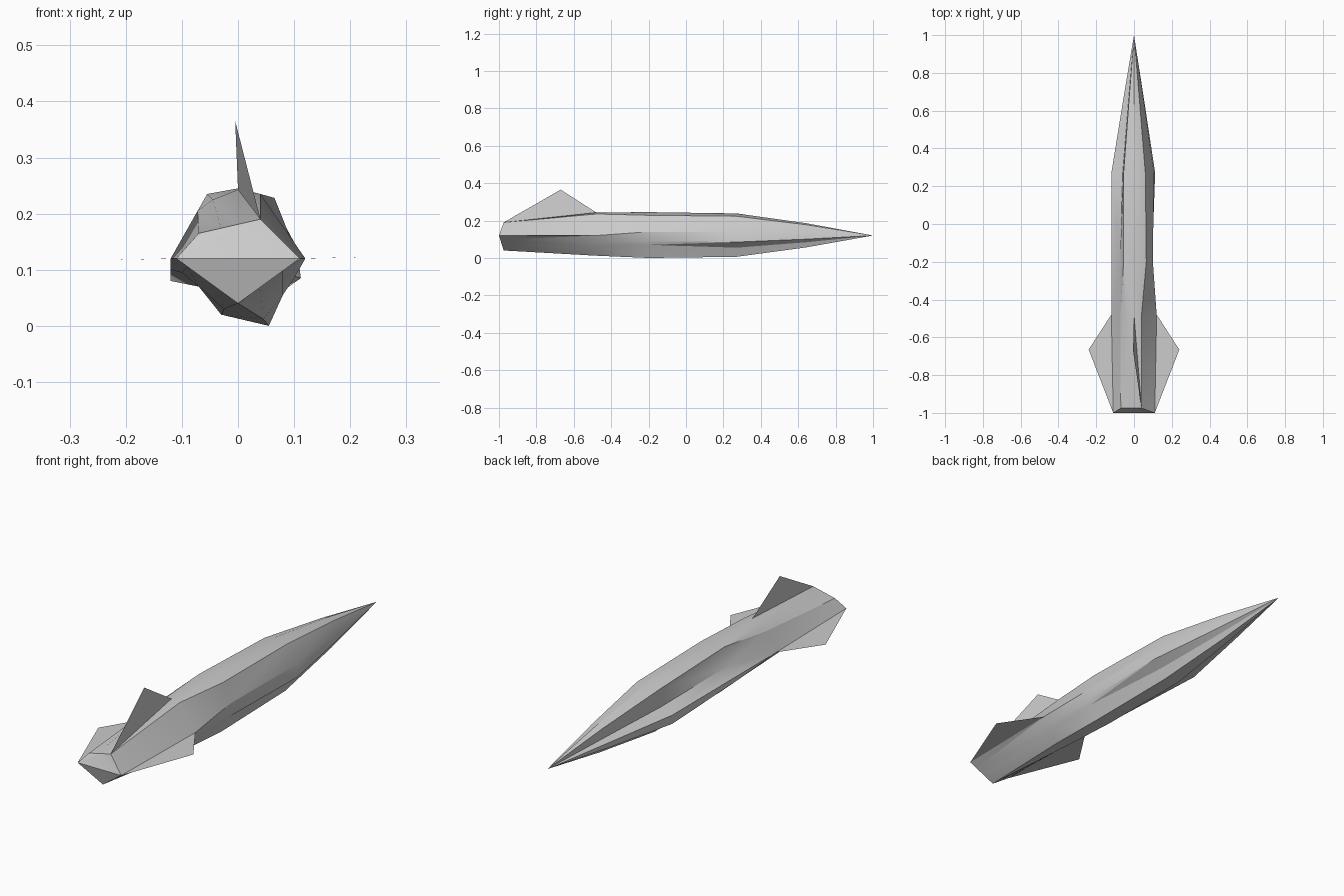
import bpy, bmesh, math
from mathutils import Vector

cube = bpy.data.objects.get("Cube")
if cube:
    bpy.data.objects.remove(cube, do_unlink=True)

# Single grey finish
grey = bpy.data.materials.new("hull grey")
grey.use_nodes = True
COLOUR = (0.6, 0.6, 0.6, 1)
grey.diffuse_color = COLOUR
grey.node_tree.nodes["Principled BSDF"].inputs["Base Color"].default_value = COLOUR

AXIS = 0.12   # height of the nose and side fins


def add_object(name, bm):
    mesh = bpy.data.meshes.new(name)
    bm.to_mesh(mesh)
    bm.free()
    mesh.materials.append(grey)
    obj = bpy.data.objects.new(name, mesh)
    bpy.context.collection.objects.link(obj)
    return obj


def section(y, outline):
    return [Vector((x, y, z)) for x, z in outline]


def make_fin(name, corners):
    bm = bmesh.new()
    bm.faces.new([bm.verts.new(c) for c in corners])
    return add_object(name, bm)


# Cross-sections, clockwise from the -x edge over the spine and back below
tail = section(-0.975, [
    (-0.11, 0.12), (-0.07, 0.165), (-0.03, 0.174), (0, 0.181),
    (0.04, 0.19), (0.11, 0.12), (0.08, 0.099), (0.04, 0.07),
    (0, 0.04), (-0.03, 0.062), (-0.06, 0.084), (-0.09, 0.105)])
for corner in (tail[0], tail[5]):
    corner.y = -1

shoulder = section(-0.48, [
    (-0.12, 0.12), (-0.072, 0.205), (-0.045, 0.225), (0, 0.243),
    (0.04, 0.235), (0.12, 0.12), (0.1, 0.085), (0.08, 0.055),
    (0.045, 0.012), (-0.025, 0.03), (-0.07, 0.07), (-0.1, 0.095)])

middle = section(-0.2, [
    (-0.12, 0.12), (-0.075, 0.155), (-0.055, 0.235), (0, 0.245),
    (0.065, 0.228), (0.1, 0.14), (0.095, 0.09), (0.085, 0.07),
    (0.055, 0), (-0.03, 0.02), (-0.07, 0.07), (-0.12, 0.1)])

fore = section(0.27, [
    (-0.12, 0.12), (-0.06, 0.14), (-0.055, 0.22), (0, 0.238),
    (0.06, 0.223), (0.105, 0.14), (0.112, 0.085), (0.07, 0.055),
    (0.05, 0.006), (-0.03, 0.02), (-0.07, 0.07), (-0.12, 0.08)])

# Forward section tapers towards the nose tip
taper = [Vector((p.x * 0.5, 0.64, AXIS + (p.z - AXIS) * 0.56)) for p in fore]

# Lofted fuselage
bm = bmesh.new()
rings = [[bm.verts.new(p) for p in ring]
         for ring in (tail, shoulder, middle, fore, taper)]
count = len(tail)
for a, b in zip(rings, rings[1:]):
    for i in range(count):
        j = (i + 1) % count
        bm.faces.new((a[i], b[i], b[j], a[j]))
nose = bm.verts.new((0, 1, AXIS))
for i in range(count):
    bm.faces.new((rings[-1][i], nose, rings[-1][(i + 1) % count]))
bm.faces.new(rings[0])
bmesh.ops.triangulate(bm, faces=bm.faces[:])
bmesh.ops.recalc_face_normals(bm, faces=bm.faces[:])
fuselage = add_object("fuselage", bm)

bpy.ops.object.select_all(action="DESELECT")
fuselage.select_set(True)
bpy.context.view_layer.objects.active = fuselage
bpy.ops.object.shade_smooth_by_angle(angle=math.radians(25))

# Thin triangular fins
for side, name in ((-1, "right_fin"), (1, "left_fin")):
    make_fin(name, [(side * 0.12, -0.48, AXIS),
                    (side * 0.24, -0.665, AXIS + side * 0.003),
                    (side * 0.11, -1, AXIS)])
make_fin("dorsal_fin", [(0, -0.48, 0.243), (-0.005, -0.67, 0.365),
                        (0.04, -0.975, 0.19)])
